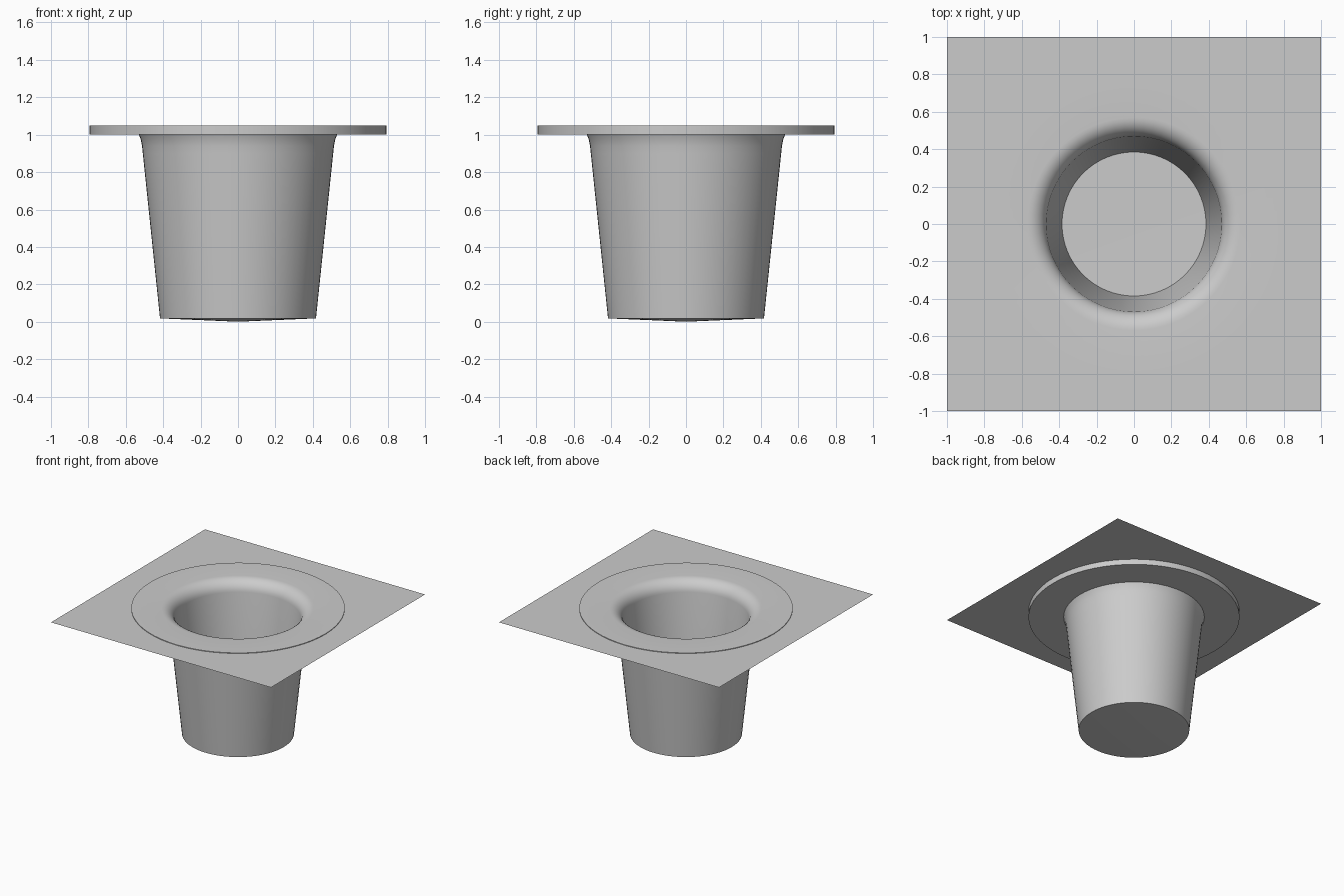
import bpy, bmesh, math

if "Cube" in bpy.data.objects:
    bpy.data.objects.remove(bpy.data.objects["Cube"])

SEG = 64


def add_object(name, bm):
    mesh = bpy.data.meshes.new(name)
    bm.to_mesh(mesh)
    bm.free()
    obj = bpy.data.objects.new(name, mesh)
    bpy.context.collection.objects.link(obj)
    return obj


def lathe(name, profile):
    """Revolve an (r, z) profile around the z axis."""
    bm = bmesh.new()
    verts = [bm.verts.new((r, 0, z)) for r, z in profile]
    edges = [bm.edges.new(p) for p in zip(verts, verts[1:])]
    bmesh.ops.spin(bm, geom=verts + edges, cent=(0, 0, 0), axis=(0, 0, 1),
                   angle=math.tau, steps=SEG, use_duplicate=False)
    bmesh.ops.remove_doubles(bm, verts=bm.verts, dist=1e-4)
    bmesh.ops.recalc_face_normals(bm, faces=bm.faces)
    obj = add_object(name, bm)
    bpy.ops.object.select_all(action='DESELECT')
    obj.select_set(True)
    bpy.context.view_layer.objects.active = obj
    bpy.ops.object.shade_smooth_by_angle(angle=math.radians(35))
    return obj


def lip_arc(cx, cz, rad, start, end, steps=8):
    return [(cx + rad * math.cos(math.radians(a)), cz + rad * math.sin(math.radians(a)))
            for a in (start + (end - start) * i / steps for i in range(steps + 1))]


# Tapered cup with flared lip and round flange, one closed shell
inside = [(0, 0.04), (0.385, 0.045)] + lip_arc(0.569, 0.95, 0.1, 174, 90)
flange = [(0.795, 1.05), (0.795, 1.0)]
outside = [(0.53, 1.0), (0.52, 0.975), (0.513, 0.94), (0.509, 0.90),
           (0.417, 0.018), (0, 0)]
lathe("drain_cup", inside + flange + outside)

# Thin square sheet with a round opening filled by the flange
bm = bmesh.new()
inner, outer = [], []
for i in range(SEG):
    a = math.tau * i / SEG
    c, s = math.cos(a), math.sin(a)
    k = 1 / max(abs(c), abs(s))
    inner.append(bm.verts.new((0.795 * c, 0.795 * s, 1.045)))
    outer.append(bm.verts.new((k * c, k * s, 1.045)))
for i in range(SEG):
    j = (i + 1) % SEG
    bm.faces.new((inner[i], outer[i], outer[j], inner[j]))
add_object("square_sheet", bm)
